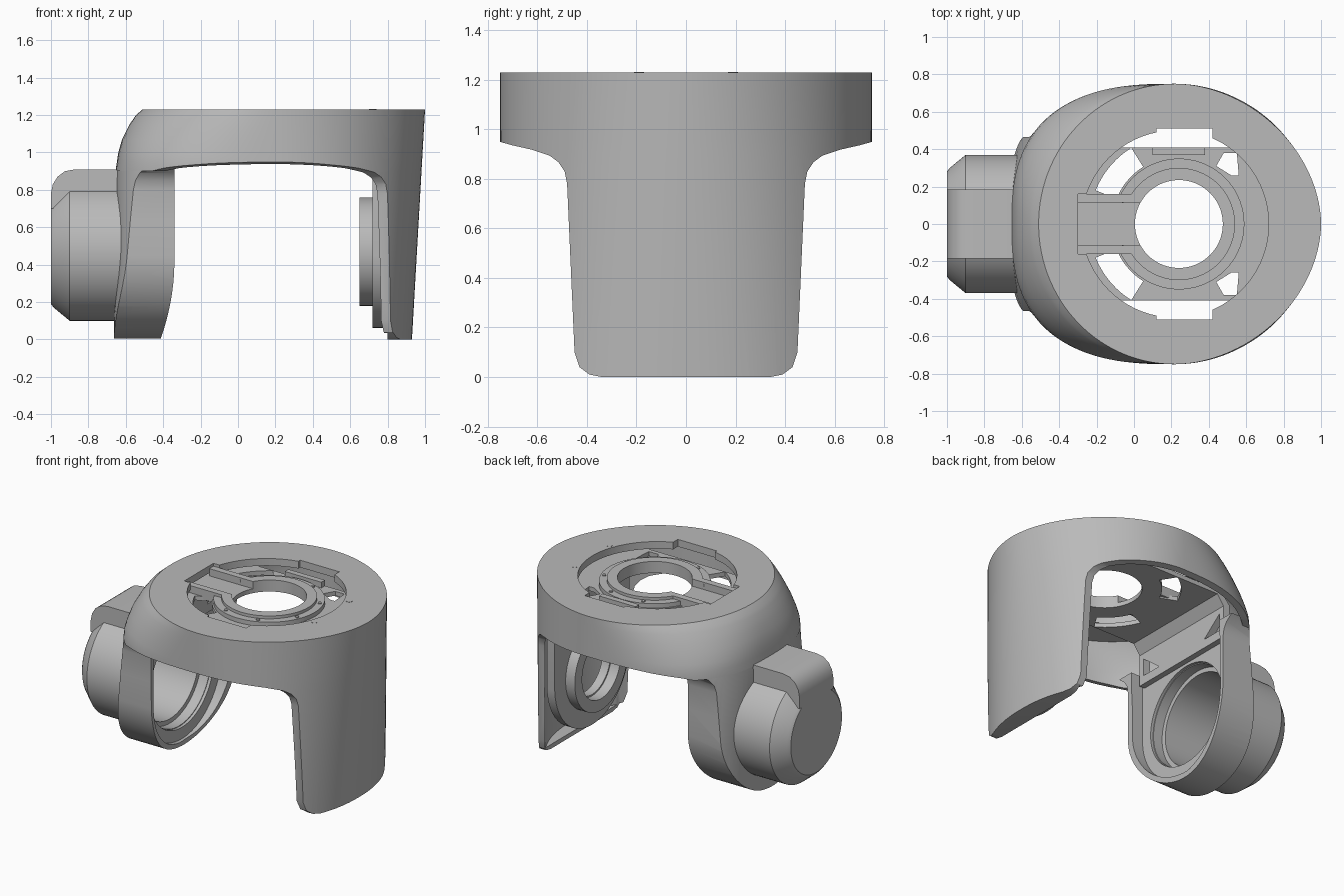
import bpy, bmesh
from math import cos, sin, pi, radians

if "Cube" in bpy.data.objects:
    bpy.data.objects.remove(bpy.data.objects["Cube"])

grey = bpy.data.materials.new("cast_grey")
grey.use_nodes = True
grey.diffuse_color = (0.49, 0.49, 0.49, 1)
grey.node_tree.nodes["Principled BSDF"].inputs["Base Color"].default_value = grey.diffuse_color
CX = 0.22   # middle of the shell outline
AZ = 0.47   # height of the motor axis


def loft(name, rings):
    """Closed solid through a list of equal-length point rings."""
    bm = bmesh.new()
    rows = [[bm.verts.new(p) for p in ring] for ring in rings]
    n = len(rows[0])
    for a, b in zip(rows, rows[1:]):
        for i in range(n):
            j = (i + 1) % n
            bm.faces.new((a[i], a[j], b[j], b[i]))
    bm.faces.new(rows[0])
    bm.faces.new(rows[-1])
    bmesh.ops.recalc_face_normals(bm, faces=bm.faces)
    me = bpy.data.meshes.new(name)
    bm.to_mesh(me)
    bm.free()
    me.materials.append(grey)
    ob = bpy.data.objects.new(name, me)
    bpy.context.collection.objects.link(ob)
    return ob


def place(axis, h, u, v):
    return {"x": (h, u, v), "y": (u, h, v), "z": (u, v, h)}[axis]


def prism(name, axis, pts, lo, hi):
    return loft(name, [[place(axis, h, u, v) for u, v in pts] for h in (lo, hi)])


def circle(u, v, r, n=72):
    return [(u + r * cos(2 * pi * i / n), v + r * sin(2 * pi * i / n)) for i in range(n)]


def rect(u0, u1, v0, v1):
    return [(u0, v0), (u1, v0), (u1, v1), (u0, v1)]


def mirrored(half):
    return half + [(-u, v) for u, v in reversed(half)]


def flip(pts, s):
    return [(u, v * s) for u, v in pts]


def boolean(ob, cutter, op="DIFFERENCE"):
    mod = ob.modifiers.new("cut", "BOOLEAN")
    mod.operation, mod.solver, mod.object = op, "EXACT", cutter
    cutter.hide_render = True
    bpy.context.view_layer.objects.active = ob
    bpy.ops.object.modifier_apply(modifier=mod.name)
    bpy.data.objects.remove(cutter)
    return ob


def cut(ob, axis, pts, lo, hi):
    return boolean(ob, prism("cutter", axis, pts, lo, hi))


def tube(name, axis, u, v, r_out, r_in, lo, hi):
    ob = prism(name, axis, circle(u, v, r_out), lo, hi)
    return cut(ob, axis, circle(u, v, r_in), lo - 0.1, hi + 0.1)


# Shell outline: soft square on the motor side, slightly pointed on the flap side
LEFT = [(0, .885), (.9, .875), (1.0, .86), (1.07, .84), (1.15, .80), (1.2, .765), (1.23, .73)]


def left_reach(z):
    for (z0, a0), (z1, a1) in zip(LEFT, LEFT[1:]):
        if z <= z1:
            return a0 + (a1 - a0) * (z - z0) / (z1 - z0)
    return LEFT[-1][1]


def outline(z, off, n=120):
    ring = []
    for i in range(n):
        c, s = cos(2 * pi * i / n), sin(2 * pi * i / n)
        if c < -1e-6:
            e = 2.65 + 1.2 * max(0, 0.9 - z) - 2.3 * max(0, z - 0.95)
            a = left_reach(z)
        else:
            e, a = 2.2 - 0.26 * z, 0.71 + 0.07 * z / 1.23
        x = CX + (a - off) * (1 if c > 0 else -1) * abs(c) ** (2 / e)
        y = (0.75 - off) * (1 if s > 0 else -1) * abs(s) ** (2 / e)
        ring.append((x, y, z))
    return ring


def body(name, off, levels):
    return loft(name, [outline(z, off) for z in levels])


TOP = [.9, .95, 1.0, 1.07, 1.12, 1.15, 1.18]

# Outer shell with the hanging flap
shell = body("shell", 0, [0, .45] + TOP + [1.2, 1.23])
boolean(shell, body("cutter", .04, [.03, .45] + TOP))
cut(shell, "z", rect(-1, .3, -1, 1), -.1, .9)
cut(shell, "z", rect(.2, .8, -.8, .8), -.1, .035)
flap = [(.34, 0), (.39, .01), (.43, .04), (.45, .1), (.48, .78), (.49, .83), (.515, .867),
        (.55, .893), (.62, .917), (.7, .935), (.78, .957), (.78, 1.4)]
boolean(shell, prism("cutter", "x", mirrored(flap), -1.2, 1.2), "INTERSECT")
cut(shell, "z", circle(CX, 0, .5), 1.1, 1.4)
cut(shell, "z", rect(.12, .42, -.51, .51), 1.1, 1.4)
cut(shell, "z", rect(-.3, .1, -.16, .16), 1.1, 1.4)


# Motor-side arm: U-shaped block trimmed to the shell surface
def u_shape(r, zc, top):
    arc = [(r * sin(radians(a)), zc - r * cos(radians(a))) for a in range(3, 91, 6)]
    return arc + [(r, (zc + top) / 2), (r, top)]


U = u_shape(.465, AZ, .8) + [(.475, .85), (.5, .89), (.55, .93)]
arm = prism("motor_arm", "x", mirrored(U), -.9, -.34)
for v in arm.data.vertices:
    if v.co.x > -.5 and v.co.z < .42:
        v.co.x -= .075 * ((.42 - v.co.z) / .42) ** 2
boolean(arm, body("cutter", .002, [0, .45, .9, 1.0]), "INTERSECT")
cut(arm, "x", mirrored(u_shape(.43, AZ, 1.1)), -.43, -.2)
cut(arm, "x", circle(0, AZ, .35), -.8, -.2)


# Motor housing: hollow drum with a chamfered closed end
def drum(name, profile):
    return loft(name, [[(x, u, v) for u, v in circle(0, AZ, r)] for x, r in profile])


housing = drum("motor_housing", [(-.45, .37), (-.9, .37), (-.985, .3), (-1, .28)])
boolean(housing, drum("cutter", [(-.4, .345), (-.52, .345), (-.521, .315), (-.9, .315), (-.95, .25)]))

# Cable box on top of the housing
box = prism("cable_box", "y", [(-.62, .7), (-.62, .91), (-.87, .91), (-.925, .9), (-.965, .87),
                               (-.99, .83), (-1, .78), (-1, .7)], -.185, .185)
cut(box, "x", circle(0, AZ, .34), -.9, -.5)

# Flap-side bearing mount, hanging from the bracket
mount = prism("bearing_plate", "x", mirrored(u_shape(.41, AZ, 1.14)), .72, .78)
cut(mount, "x", circle(0, AZ, .2), .6, .9)
tube("bearing_ring", "x", 0, AZ, .29, .21, .65, .725)

# Folded inner bracket: flat deck with a wall down to the motor arm
bracket = prism("inner_bracket", "y", [(-.44, .84), (-.39, .84), (-.39, 1.06), (-.34, 1.13), (.77, 1.13),
                                       (.77, 1.16), (-.37, 1.16), (-.44, 1.08)], -.41, .41)
cut(bracket, "z", circle(.24, 0, .235), .8, 1.3)
arc = [radians(a) for a in range(122, 162, 4)]
sector = ([(.24 + .36 * cos(a), .36 * sin(a)) for a in arc] +
          [(.24 + .48 * cos(a), .48 * sin(a)) for a in reversed(arc)])
corner = [(.44, .31), (.48, .38), (.55, .38), (.56, .26), (.52, .26)]
for s in (1, -1):
    cut(bracket, "z", flip(sector, s), 1, 1.3)
    cut(bracket, "z", flip(corner, s), 1, 1.3)
    cut(bracket, "x", [(.22 * s, .9), (.37 * s, .9), (.37 * s, 1.02)], -.5, -.3)
    # Locating pins and the cable channel walls
    prism("locating_pin", "z", circle(.72, .19 * s, .02, 16), 1.2, 1.232)
    prism("channel_wall", "z", flip(rect(-.3, 0, .115, .16), s), 1.14, 1.21)
prism("bracket_tab", "z", rect(.1, .38, .37, .41), 1.15, 1.2)

# Central turntable ring with screws
hub = tube("hub_ring", "z", .24, 0, .3, .235, 1.13, 1.21)
step = tube("hub_step", "z", .24, 0, .35, .29, 1.13, 1.19)
for ob in (hub, step):
    cut(ob, "z", rect(-.2, .1, -.115, .115), 1.1, 1.3)
for i in range(8):
    a = pi / 8 + i * pi / 4
    prism("hub_screw", "z", circle(.24 + .325 * cos(a), .325 * sin(a), .012, 12), 1.18, 1.197)

# Smooth the curved surfaces, keep the machined edges
for ob in bpy.context.collection.objects:
    if ob.type == "MESH" and grey.name in ob.data.materials:
        bpy.ops.object.select_all(action="DESELECT")
        ob.select_set(True)
        bpy.context.view_layer.objects.active = ob
        bpy.ops.object.shade_smooth_by_angle(angle=radians(30))
